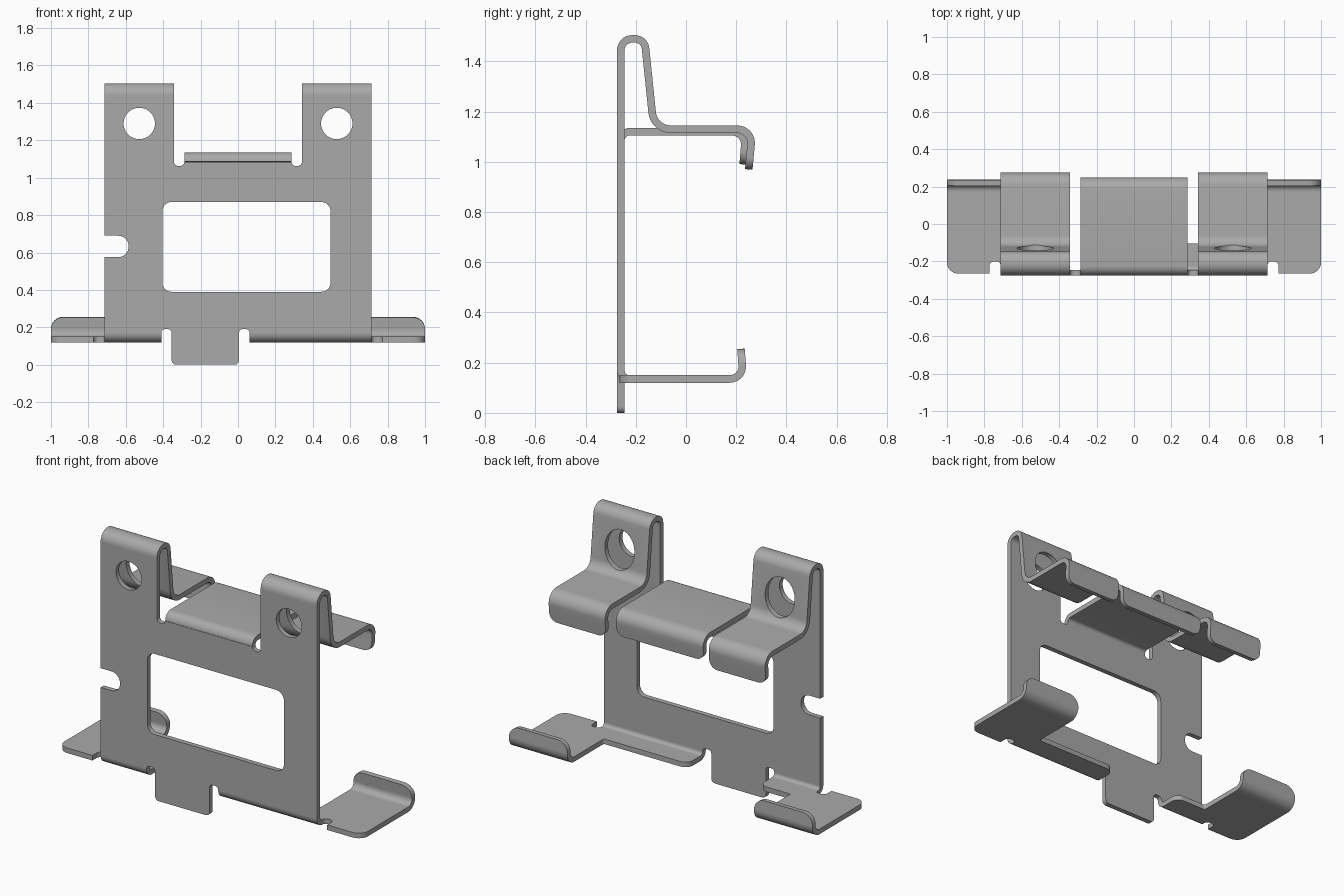
import bpy, math
from mathutils import Vector

if "Cube" in bpy.data.objects:
    bpy.data.objects.remove(bpy.data.objects["Cube"])

T = 0.03          # sheet thickness
PLATE_Y = -0.26   # mid-plane of the front plate
FLOOR_Z = 0.135   # mid-plane of the lower flanges

steel = bpy.data.materials.new("grey_steel")
steel.use_nodes = True
GREY = (0.4, 0.4, 0.4, 1)
steel.diffuse_color = GREY
steel.node_tree.nodes["Principled BSDF"].inputs["Base Color"].default_value = GREY


def fillet(corners, closed=True, steps=8):
    """Polyline through (u, v[, radius]) corners, rounding those with a radius."""
    pts, n = [], len(corners)
    for i, c in enumerate(corners):
        p = Vector(c[:2])
        r = c[2] if len(c) > 2 else 0
        if r == 0 or (not closed and i in (0, n - 1)):
            pts.append(p)
            continue
        a = (Vector(corners[i - 1][:2]) - p).normalized()
        b = (Vector(corners[(i + 1) % n][:2]) - p).normalized()
        half = a.angle(b) / 2
        centre = p + (a + b).normalized() * r / math.sin(half)
        start = p + a * r / math.tan(half) - centre
        end = p + b * r / math.tan(half) - centre
        sweep = math.atan2(start.x * end.y - start.y * end.x, start.dot(end))
        for k in range(steps + 1):
            t = sweep * k / steps
            pts.append(centre + Vector((start.x * math.cos(t) - start.y * math.sin(t),
                                        start.x * math.sin(t) + start.y * math.cos(t))))
    return pts


def circle(u, v, r, n=40):
    return [Vector((u + r * math.cos(k * math.tau / n), v + r * math.sin(k * math.tau / n)))
            for k in range(n)]


def finish(ob):
    bpy.ops.object.select_all(action='DESELECT')
    ob.select_set(True)
    bpy.context.view_layer.objects.active = ob
    if ob.type == 'CURVE':
        bpy.ops.object.convert(target='MESH')
        ob = bpy.context.object
    ob.data.materials.clear()
    ob.data.materials.append(steel)
    bpy.ops.object.shade_smooth_by_angle(angle=math.radians(30))
    return ob


def flat_sheet(name, loops, location, upright=False):
    """Flat sheet from an outline and its holes."""
    cu = bpy.data.curves.new(name, 'CURVE')
    cu.dimensions, cu.fill_mode, cu.extrude = '2D', 'BOTH', T / 2
    for loop in loops:
        sp = cu.splines.new('POLY')
        sp.points.add(len(loop) - 1)
        for q, p in zip(sp.points, loop):
            q.co = (p.x, p.y, 0, 1)
        sp.use_cyclic_u = True
    ob = bpy.data.objects.new(name, cu)
    bpy.context.collection.objects.link(ob)
    ob.location = location
    ob.rotation_euler.x = math.pi / 2 if upright else 0
    return finish(ob)


def bent_sheet(name, corners, x0, x1, tip=0):
    """Strip following a (y, z) centreline; tip rounds the corners of its far end."""
    path = fillet(corners, closed=False)
    if tip:
        end, back = path[-1], (path[-2] - path[-1]).normalized()
        path[-1:] = [end + back * tip * (1 - math.sin(k * math.pi / 16)) for k in range(9)]
    verts, faces = [], []
    for i, p in enumerate(path):
        t = path[min(i + 1, len(path) - 1)] - path[max(i - 1, 0)]
        n = Vector((-t.y, t.x)).normalized() * T / 2
        d = (path[-1] - p).length
        inset = tip - math.sqrt(max(0, tip ** 2 - (tip - d) ** 2)) if d < tip else 0
        a, b = p + n, p - n
        verts += [(x0 + inset, *a), (x1 - inset, *a), (x1 - inset, *b), (x0 + inset, *b)]
        if i:
            o = 4 * i
            faces += [(o - 4 + k, o - 4 + (k + 1) % 4, o + (k + 1) % 4, o + k) for k in range(4)]
    faces += [(3, 2, 1, 0), tuple(range(len(verts) - 4, len(verts)))]
    me = bpy.data.meshes.new(name)
    me.from_pydata(verts, [], faces)
    ob = bpy.data.objects.new(name, me)
    bpy.context.collection.objects.link(ob)
    bpy.context.view_layer.objects.active = ob
    ob.select_set(True)
    bpy.ops.object.mode_set(mode='EDIT')
    bpy.ops.mesh.select_all(action='SELECT')
    bpy.ops.mesh.normals_make_consistent(inside=False)
    bpy.ops.object.mode_set(mode='OBJECT')
    return finish(ob)


# Front plate with ears, relief notches, side slot, bottom tab and window
W, EAR, MID = 0.7125, 0.342, 0.287
EAR_TOP, BEND_TOP, BEND_LOW = 1.44, 1.085, 0.17
outline = fillet([
    (-W, BEND_LOW), (-0.41, BEND_LOW), (-0.41, 0.19, 0.019), (-0.355, 0.19, 0.019),
    (-0.355, 0, 0.025), (0.005, 0, 0.025),
    (0.005, 0.19, 0.019), (0.062, 0.19, 0.019), (0.062, BEND_LOW), (W, BEND_LOW),
    (W, EAR_TOP), (EAR, EAR_TOP), (EAR, 1.063, 0.021), (MID, 1.063, 0.021), (MID, BEND_TOP),
    (-MID, BEND_TOP), (-MID, 1.063, 0.021), (-EAR, 1.063, 0.021), (-EAR, EAR_TOP), (-W, EAR_TOP),
    (-W, 0.69), (-0.585, 0.69, 0.056), (-0.585, 0.575, 0.056), (-W, 0.575)])
window = fillet([(-0.405, 0.39, 0.05), (0.495, 0.39, 0.05), (0.495, 0.87, 0.05), (-0.405, 0.87, 0.05)])
HOLE_X, HOLE_Z = 0.528, 1.29
holes = [circle(s * HOLE_X, HOLE_Z, 0.084) for s in (-1, 1)]
flat_sheet("front_plate", [outline, window] + holes, (0, PLATE_Y, 0), upright=True)

# Centre top flange with its down-turned hook
bent_sheet("centre_top_flange",
           [(PLATE_Y, BEND_TOP), (PLATE_Y, 1.12, 0.035), (0.238, 1.12, 0.05), (0.228, 0.99)],
           -MID, MID, tip=0.05)

for side, label, inner in ((1, "left", 0.062), (-1, "right", 0.41)):
    # Folded ear: over the top, down, then back to a hook
    x0, x1 = sorted((side * EAR, side * W))
    ear = bent_sheet(label + "_ear",
                     [(PLATE_Y, EAR_TOP), (PLATE_Y, 1.49, 0.046), (-0.165, 1.49, 0.043),
                      (-0.128, 1.13, 0.075), (0.265, 1.13, 0.055), (0.25, 0.97)],
                     x0, x1, tip=0.05)
    # Larger oval clearance hole in the back leg of the ear
    bpy.ops.mesh.primitive_cylinder_add(vertices=40, radius=1, depth=0.14,
                                        location=(side * HOLE_X, -0.14, HOLE_Z),
                                        rotation=(math.pi / 2, 0, 0))
    cutter = bpy.context.object
    cutter.name = "hole_cutter"
    cutter.scale = (0.0975, 0.115, 1)
    cutter.hide_render = True
    cut = ear.modifiers.new("hole", 'BOOLEAN')
    cut.operation, cut.solver, cut.object = 'DIFFERENCE', 'EXACT', cutter
    bpy.context.view_layer.objects.active = ear
    bpy.ops.object.modifier_apply(modifier=cut.name)
    bpy.data.objects.remove(cutter)
    finish(ear)

    # Lower bend from plate to flange
    x0, x1 = sorted((side * inner, side * W))
    bent_sheet(label + "_lower_bend",
               [(PLATE_Y, BEND_LOW), (PLATE_Y, FLOOR_Z, 0.0349), (-0.225, FLOOR_Z)], x0, x1)

    # Lower flange: narrow strip widening into a wing
    wing = fillet([
        (inner, -0.225), (W, -0.225), (W, -0.2, 0.024), (0.773, -0.2, 0.027), (0.773, -0.265),
        (1, -0.265, 0.06), (1, 0.173), (0.615, 0.173), (0.615, -0.105, 0.01), (inner, -0.105, 0.05)])
    flat_sheet(label + "_lower_flange", [[Vector((side * p.x, p.y)) for p in wing]], (0, 0, FLOOR_Z))

    # Up-turned lip on the wing
    x0, x1 = sorted((side * 0.615, side))
    bent_sheet(label + "_wing_lip",
               [(0.173, FLOOR_Z), (0.228, FLOOR_Z, 0.05), (0.219, 0.255)], x0, x1, tip=0.065)
